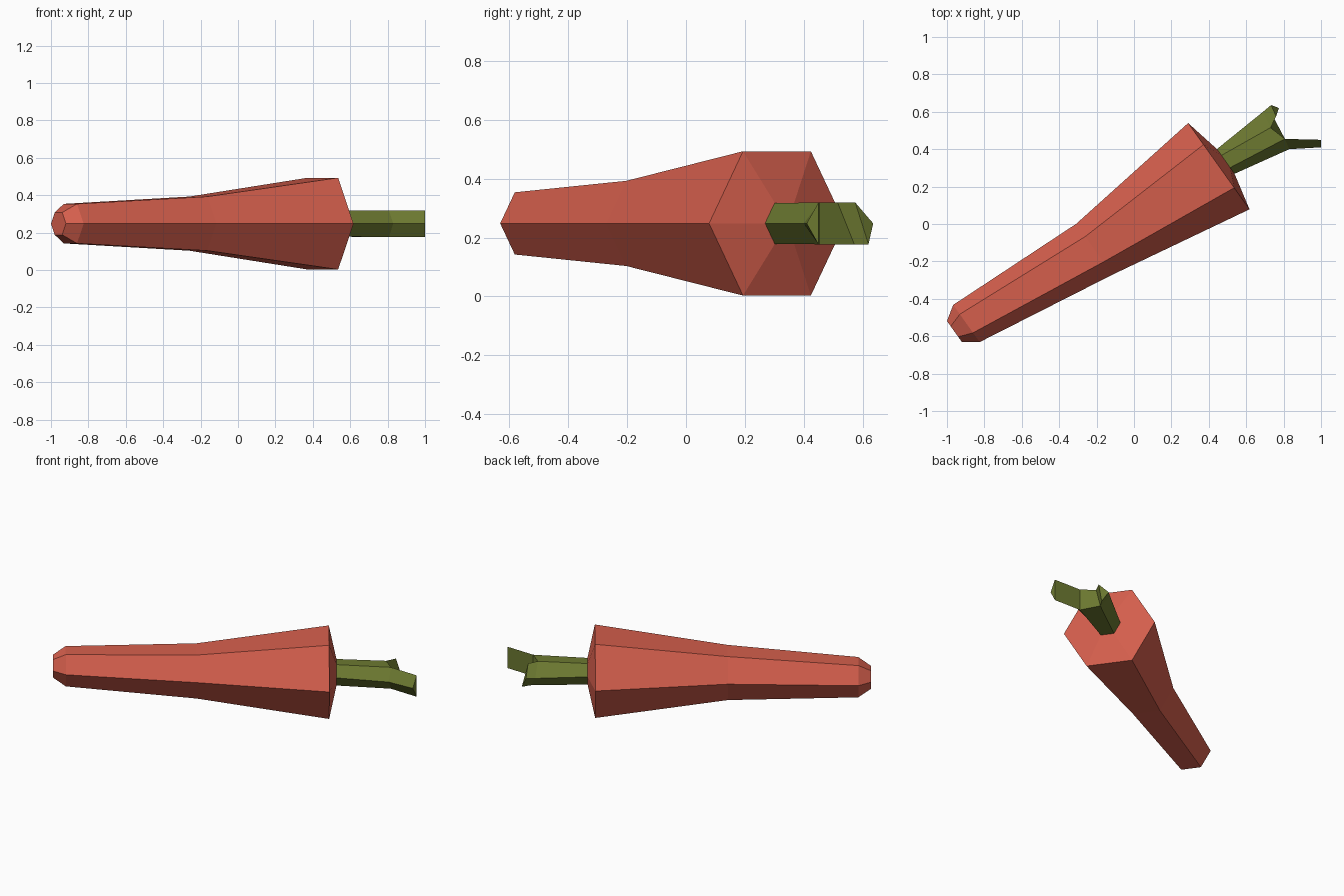
import bpy, bmesh, math
from mathutils import Vector

if "Cube" in bpy.data.objects:
    bpy.data.objects.remove(bpy.data.objects["Cube"])

Z = 0.248                              # height of the carrot's axis
LAT = Vector((-0.58, 0.815, 0)).normalized()
UP = Vector((0, 0, 1))


def material(name, rgb):
    m = bpy.data.materials.new(name)
    m.diffuse_color = (*rgb, 1)
    m.use_nodes = True
    m.node_tree.nodes["Principled BSDF"].inputs["Base Color"].default_value = m.diffuse_color
    return m


def hexagon(x, y, r):
    """Six-sided ring with its side corners along LAT."""
    c = Vector((x, y, Z))
    return [c + LAT * r * math.cos(k * math.pi / 3) + UP * r * math.sin(k * math.pi / 3)
            for k in range(6)]


def loft(bm, a, b):
    for k in range(len(a)):
        j = (k + 1) % len(a)
        bm.faces.new((a[k], a[j], b[j], b[k]))


def finish(bm, name, mat):
    bmesh.ops.recalc_face_normals(bm, faces=bm.faces)
    me = bpy.data.meshes.new(name)
    bm.to_mesh(me)
    bm.free()
    me.materials.append(mat)
    bpy.context.collection.objects.link(bpy.data.objects.new(name, me))


def ring(bm, pts):
    return [bm.verts.new(p) for p in pts]


# Root: tapering hexagonal rings from the tip to the domed shoulder
bm = bmesh.new()
rings = [ring(bm, hexagon(*s)) for s in (
    (-0.96, -0.575, 0.069), (-0.896, -0.532, 0.122), (-0.212, -0.135, 0.167),
    (0.4535, 0.309, 0.283), (0.491, 0.335, 0.078))]
for a, b in zip(rings, rings[1:]):
    loft(bm, a, b)
bm.faces.new(rings[0])
bm.faces.new(rings[-1])
finish(bm, "carrot_root", material("carrot red", (0.67, 0.115, 0.074)))

# Stalk: hexagonal stem that splits into two triangular prongs
H = 0.071
bm = bmesh.new()
base = ring(bm, hexagon(0.483, 0.33, 0.08))
split = ring(bm, [(0.69, 0.60, Z), (0.73, 0.515, Z + H), (0.807, 0.455, Z + H),
                  (0.83, 0.40, Z), (0.807, 0.455, Z - H), (0.745, 0.572, Z - H)])
loft(bm, base, split)
bm.faces.new(base)
bm.faces.new((split[1], split[2], split[4], split[5]))   # web between the prongs
short_end = ring(bm, [(0.733, 0.636, Z), (0.76, 0.575, Z + H), (0.775, 0.62, Z - H)])
long_end = ring(bm, [(1, 0.45, Z + H), (1, 0.41, Z), (1, 0.45, Z - H)])
for root, end in (((split[0], split[1], split[5]), short_end),
                  ((split[2], split[3], split[4]), long_end)):
    loft(bm, root, end)
    bm.faces.new(end)
finish(bm, "stalk", material("leaf green", (0.15, 0.19, 0.03)))
